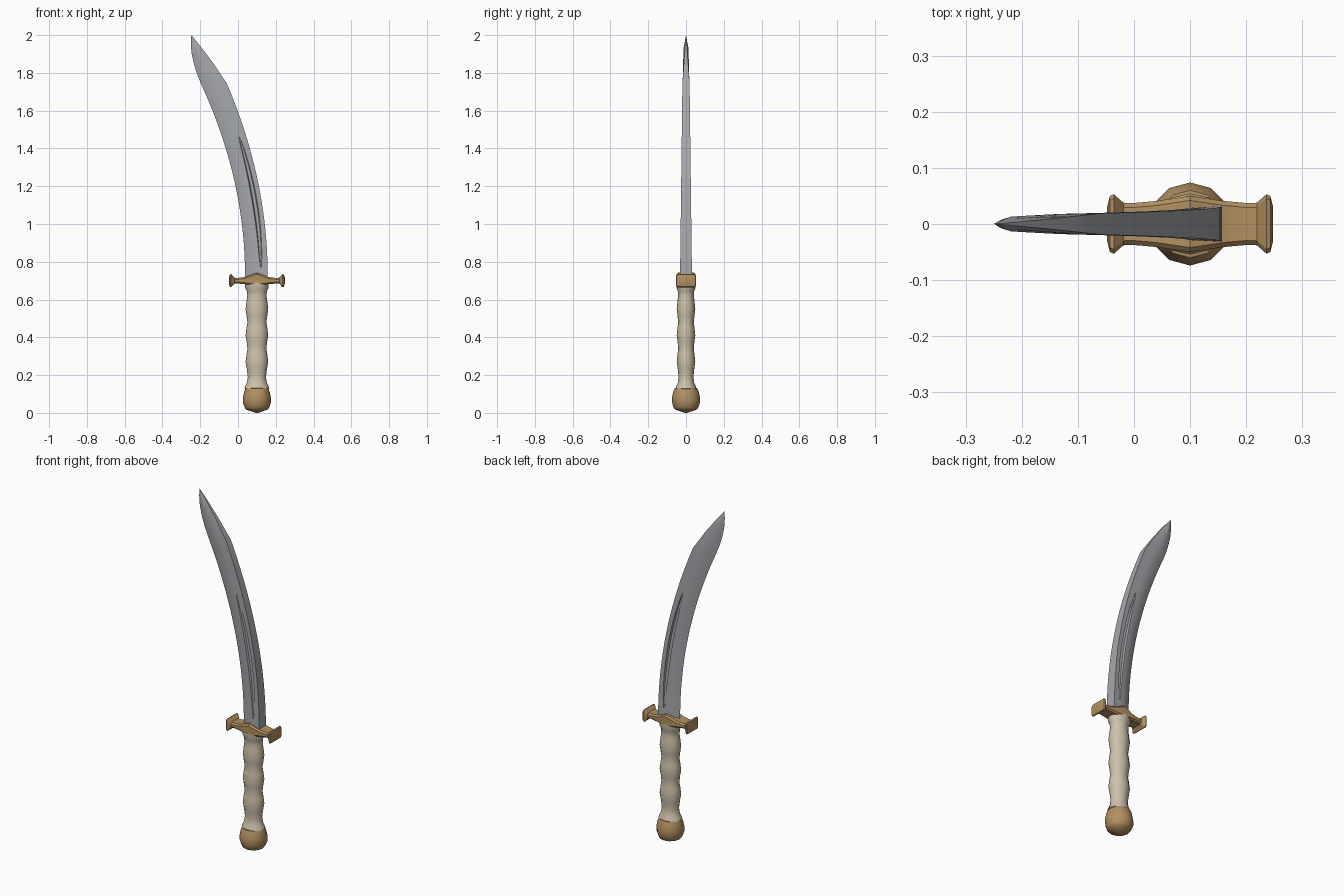
import bpy, bmesh, math

if "Cube" in bpy.data.objects:
    bpy.data.objects.remove(bpy.data.objects["Cube"])

CX = 0.10  # axis of grip, pommel and guard


def material(name, rgb):
    m = bpy.data.materials.new(name)
    m.diffuse_color = (*rgb, 1)
    m.use_nodes = True
    m.node_tree.nodes["Principled BSDF"].inputs["Base Color"].default_value = m.diffuse_color
    return m


brass = material("brass", (0.45, 0.28, 0.12))
bone = material("bone", (0.62, 0.54, 0.40))
steel = material("steel", (0.38, 0.39, 0.41))


def loft(name, rings, mat, angle):
    """Skin closed rings of equal length, cap both ends, shade smooth by angle."""
    bm = bmesh.new()
    rows = [[bm.verts.new(p) for p in r] for r in rings]
    n = len(rows[0])
    for a, b in zip(rows, rows[1:]):
        for i in range(n):
            bm.faces.new((a[i], a[(i + 1) % n], b[(i + 1) % n], b[i]))
    bm.faces.new(rows[0])
    bm.faces.new(rows[-1])
    bmesh.ops.remove_doubles(bm, verts=bm.verts, dist=1e-4)
    bmesh.ops.recalc_face_normals(bm, faces=bm.faces)
    me = bpy.data.meshes.new(name)
    bm.to_mesh(me)
    bm.free()
    me.materials.append(mat)
    ob = bpy.data.objects.new(name, me)
    bpy.context.collection.objects.link(ob)
    bpy.ops.object.select_all(action='DESELECT')
    ob.select_set(True)
    bpy.context.view_layer.objects.active = ob
    bpy.ops.object.shade_smooth_by_angle(angle=math.radians(angle))
    return ob


def lathe(name, profile, mat, depth=1.0, seg=12, angle=40):
    rings = [[(CX + r * math.cos(2 * math.pi * i / seg),
               depth * r * math.sin(2 * math.pi * i / seg), z)
              for i in range(seg)] for r, z in profile]
    return loft(name, rings, mat, angle)


# Pommel: round knob with a shallow pointed base
lathe("pommel", [(0.006, 0.0), (0.058, 0.018), (0.066, 0.03), (0.074, 0.055),
                 (0.074, 0.08), (0.068, 0.11), (0.06, 0.13), (0.03, 0.135)], brass)

# Grip: waisted handle with three swells, slightly flattened front to back
lathe("grip", [(0.05, 0.12), (0.066, 0.13), (0.062, 0.142), (0.053, 0.16), (0.048, 0.19),
               (0.053, 0.23), (0.060, 0.27), (0.055, 0.31), (0.050, 0.34),
               (0.054, 0.375), (0.060, 0.41), (0.055, 0.45), (0.050, 0.48),
               (0.055, 0.515), (0.060, 0.55), (0.055, 0.59), (0.051, 0.62),
               (0.053, 0.645), (0.062, 0.662), (0.062, 0.69)], bone, depth=0.82, angle=50)

# Crossguard: chamfered bar with a raised centre and flared ends
half = [(0.0, 0.050, 0.672, 0.742), (0.06, 0.041, 0.681, 0.720), (0.105, 0.037, 0.685, 0.714),
        (0.119, 0.038, 0.684, 0.716), (0.136, 0.053, 0.665, 0.735),
        (0.143, 0.050, 0.668, 0.732), (0.148, 0.030, 0.683, 0.717)]


def guard_ring(dx, hy, lo, hi, c=0.008):
    x = CX + dx
    yz = [(hy, lo + c), (hy, hi - c), (hy - c, hi), (c - hy, hi),
          (-hy, hi - c), (-hy, lo + c), (c - hy, lo), (hy - c, lo)]
    return [(x, y, z) for y, z in yz]


sections = [(-d, h, a, b) for d, h, a, b in half[:0:-1]] + half
loft("crossguard", [guard_ring(*s) for s in sections], brass, 25)

# Blade: curved, flat spine, one fuller each side, clipped point
BEND, CLIP = 0.73, 1.745


def lerp(points, z):
    for (z0, a), (z1, b) in zip(points, points[1:]):
        if z <= z1:
            return a + (b - a) * (z - z0) / (z1 - z0)
    return points[-1][1]


def spine_x(z):
    if z <= CLIP:
        return 0.157 - 0.21 * max(z - BEND, 0) ** 2
    return lerp([(CLIP, -0.06), (1.85, -0.130), (1.93, -0.19), (2.0, -0.247)], z)


def edge_x(z):
    if z <= 1.75:
        return 0.037 - 0.227 * max(z - BEND, 0) ** 2
    return lerp([(1.75, -0.199), (1.80, -0.219), (1.85, -0.234), (1.90, -0.245),
                 (1.95, -0.250), (2.0, -0.247)], z)


def blade_ring(z):
    sx, ex = spine_x(z), edge_x(z)
    ts = lerp([(0.69, 0.032), (CLIP, 0.019), (2.0, 0.0)], z)      # spine half thickness
    tm = lerp([(0.69, 0.029), (CLIP, 0.018), (1.93, 0.013), (2.0, 0.0)], z)
    f = (z - 0.77) / (1.46 - 0.77)
    g = math.sin(math.pi * f) ** 0.6 if 0 < f < 1 else 0.0        # fuller strength
    mid = ts + (tm - ts) * 0.6
    w = 0.02 + 0.09 * g
    side = [(0.0, ts), (0.3 - w, mid), (0.3 - w * 0.6, mid - 0.010 * g),
            (0.3 + w * 0.6, mid - 0.010 * g), (0.3 + w, mid),
            (0.52, tm), (0.78, tm * 0.62)]
    loop = side + [(1.0, 0.0005)] + [(u, -y) for u, y in reversed(side)]
    return [(sx + (ex - sx) * u, y, z) for u, y in loop]


zs = [0.69, 0.77] + [0.77 + 0.69 * i / 14 for i in range(1, 15)]
zs += [1.53, 1.60, 1.67, CLIP, 1.80, 1.85, 1.90, 1.93, 1.96, 1.985, 2.0]
loft("blade", [blade_ring(z) for z in zs], steel, 28)
